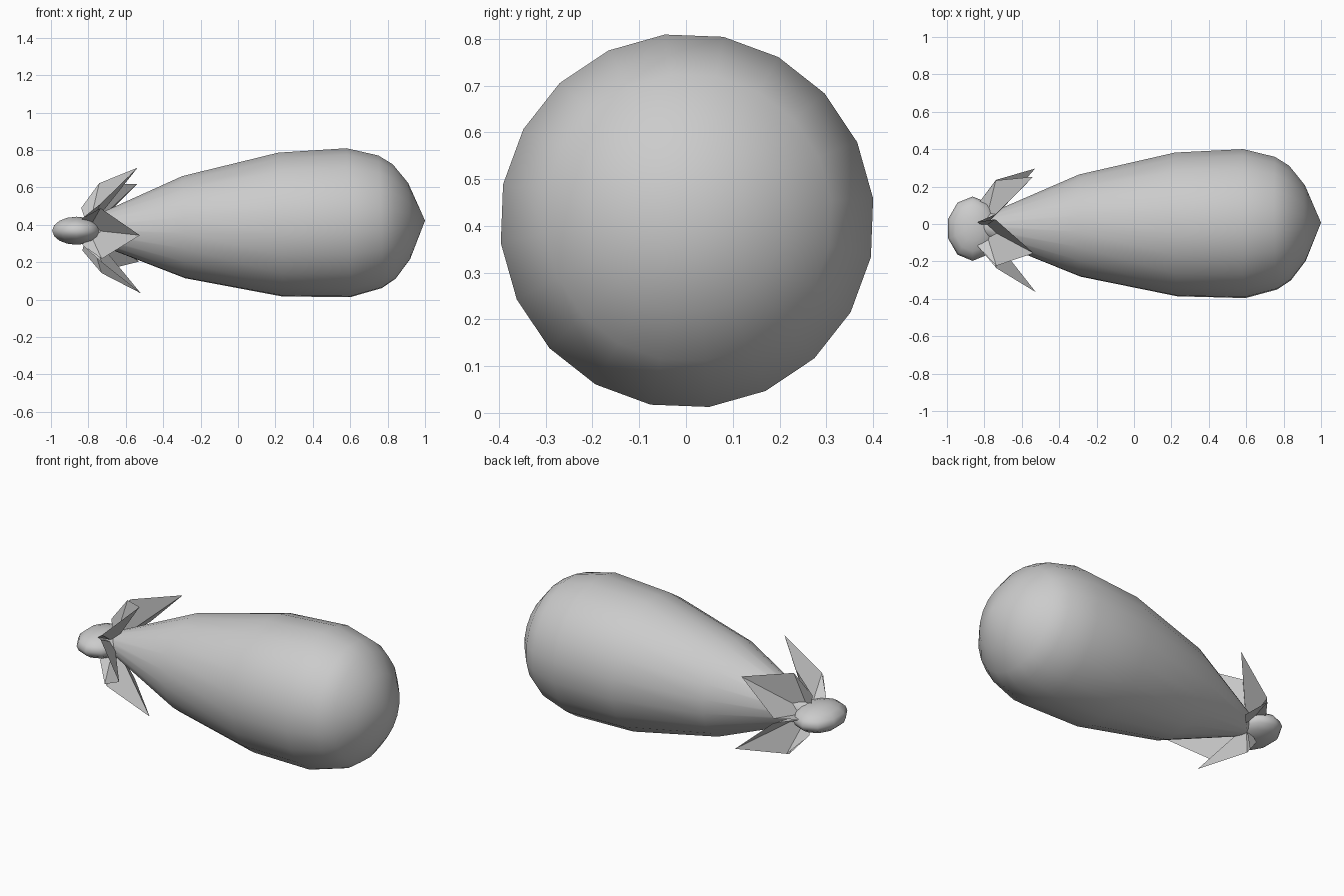
import bpy, bmesh, math
from mathutils import Vector

if "Cube" in bpy.data.objects:
    bpy.data.objects.remove(bpy.data.objects["Cube"])

skin = bpy.data.materials.new("plain grey")
skin.diffuse_color = (0.6, 0.6, 0.6, 1)
skin.use_nodes = True
skin.node_tree.nodes["Principled BSDF"].inputs["Base Color"].default_value = skin.diffuse_color


def at(x, r, deg):
    """Point at radius r and angle deg around the slightly tilted long axis."""
    a = math.radians(deg)
    dy, dz = r * math.cos(a), r * math.sin(a)
    return Vector((x - 0.027 * dz - 0.012 * dy,
                   0.012 * x - 0.005 + dy, 0.395 + 0.027 * x + dz))


def finish(name, bm, angle):
    bmesh.ops.recalc_face_normals(bm, faces=bm.faces)
    me = bpy.data.meshes.new(name)
    bm.to_mesh(me)
    bm.free()
    ob = bpy.data.objects.new(name, me)
    bpy.context.collection.objects.link(ob)
    me.materials.append(skin)
    bpy.ops.object.select_all(action='DESELECT')
    ob.select_set(True)
    bpy.context.view_layer.objects.active = ob
    bpy.ops.object.shade_smooth_by_angle(angle=math.radians(angle))
    return ob


# Fruit body: 20-sided pear profile along x
profile = [(-0.80, 0.06), (-0.29, 0.275), (0.225, 0.387), (0.59, 0.401),
           (0.76, 0.357), (0.835, 0.308), (0.915, 0.205)]
bm = bmesh.new()
rings = [[bm.verts.new(at(x, r, 6.8 + 18 * k)) for k in range(20)]
         for x, r in profile]
for p, q in zip(rings, rings[1:]):
    for k in range(20):
        j = (k + 1) % 20
        bm.faces.new((p[k], p[j], q[j], q[k]))
tip = bm.verts.new(at(1.0, 0, 0))
for k in range(20):
    bm.faces.new((rings[-1][k], rings[-1][(k + 1) % 20], tip))
bm.faces.new(rings[0])
finish("fruit_body", bm, 45)

# Calyx: five folded leaves meeting in a small collar
bm = bmesh.new()
base = bm.verts.new(at(-0.80, 0, 0))
valleys = [bm.verts.new(at(-0.835, 0.12, 150 + 72 * k)) for k in range(5)]
for k in range(5):
    c = 186 + 72 * k
    end = bm.verts.new(at(-0.53, 0.355, c))
    for side, v in ((-1, valleys[k]), (1, valleys[(k + 1) % 5])):
        corner = bm.verts.new(at(-0.735, 0.25, c + 33 * side))
        bm.faces.new((base, corner, end))
        bm.faces.new((base, v, corner))
finish("calyx_leaves", bm, 30)

# Stem: flattened low-poly knob
bm = bmesh.new()
bmesh.ops.create_uvsphere(bm, u_segments=10, v_segments=8, radius=1)
for v in bm.verts:
    v.co = Vector((-0.863 + 0.137 * v.co.x, -0.025 + 0.172 * v.co.y,
                   0.368 + 0.075 * v.co.z))
finish("stem", bm, 60)
